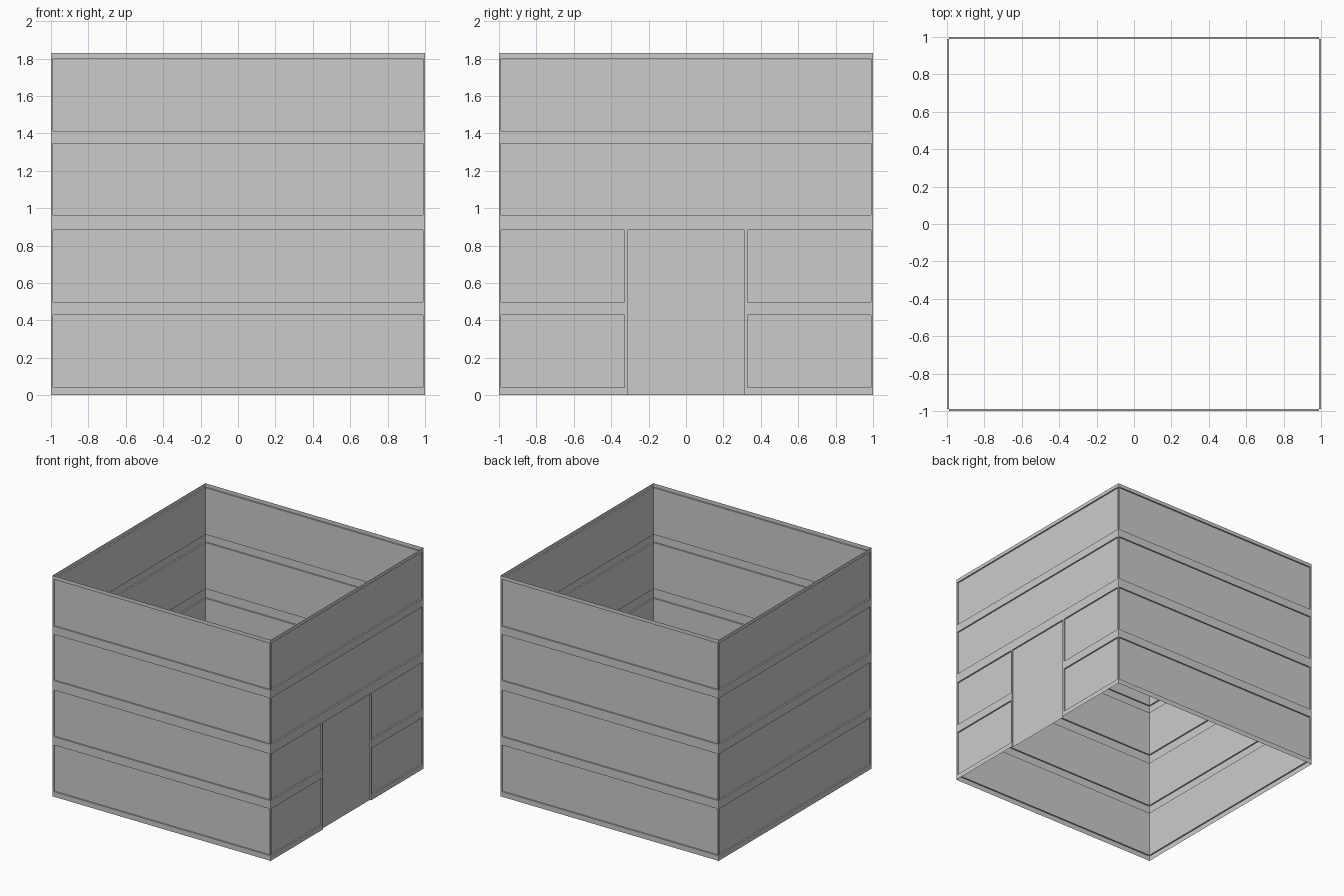
import bpy, bmesh, math
from mathutils import Matrix, Vector

if "Cube" in bpy.data.objects:
    bpy.data.objects.remove(bpy.data.objects["Cube"])

HEIGHT = 1.83
DEPTH = 0.012          # how far each panel is pressed into the sheet wall
EDGE = 0.988           # panel end, measured from the wall centre
BANDS = [(0.042, 0.428), (0.498, 0.884), (0.963, 1.346), (1.413, 1.80)]
DOOR, JAMB = 0.313, 0.328


def wall(name, angle, panels):
    """Thin sheet wall facing -y, panels (u0, u1, z0, z1) pressed inward, then turned."""
    us = sorted({-1.0, 1.0} | {u for p in panels for u in p[:2]})
    zs = sorted({0.0, HEIGHT} | {z for p in panels for z in p[2:]})
    nu, nz = len(us) - 1, len(zs) - 1

    def depth(i, j):
        u, z = (us[i] + us[i + 1]) / 2, (zs[j] + zs[j + 1]) / 2
        return DEPTH if any(a < u < b and c < z < d for a, b, c, d in panels) else 0.0

    bm = bmesh.new()

    def quad(*pts):
        bm.faces.new([bm.verts.new(Vector((u, d - 1, z))) for u, z, d in pts])

    for i in range(nu):
        for j in range(nz):
            a, b, c, e, d = us[i], us[i + 1], zs[j], zs[j + 1], depth(i, j)
            quad((a, c, d), (b, c, d), (b, e, d), (a, e, d))
            # ledges between raised frame and pressed panel
            if i + 1 < nu and depth(i + 1, j) != d:
                n = depth(i + 1, j)
                quad((b, c, d), (b, c, n), (b, e, n), (b, e, d))
            if j + 1 < nz and depth(i, j + 1) != d:
                n = depth(i, j + 1)
                quad((a, e, d), (b, e, d), (b, e, n), (a, e, n))
    bmesh.ops.remove_doubles(bm, verts=bm.verts, dist=0.0005)
    bmesh.ops.dissolve_limit(bm, angle_limit=0.01, verts=bm.verts, edges=bm.edges)
    bmesh.ops.transform(bm, matrix=Matrix.Rotation(angle, 4, 'Z'), verts=bm.verts)
    mesh = bpy.data.meshes.new(name)
    bm.to_mesh(mesh)
    bm.free()
    obj = bpy.data.objects.new(name, mesh)
    bpy.context.collection.objects.link(obj)
    return obj


# three plain walls with four full-width panels
plain = [(-EDGE, EDGE, a, b) for a, b in BANDS]
for name, turns in (("front_wall", 0), ("back_wall", 2), ("left_wall", 3)):
    wall(name, turns * math.pi / 2, plain)

# right wall: lower panels split around a doorway recess that reaches the floor
door = [(-DOOR, DOOR, 0.0, BANDS[1][1])]
sides = [(s0, s1, a, b) for a, b in BANDS[:2]
         for s0, s1 in ((-EDGE, -JAMB), (JAMB, EDGE))]
wall("right_door_wall", math.pi / 2, plain[2:] + sides + door)
